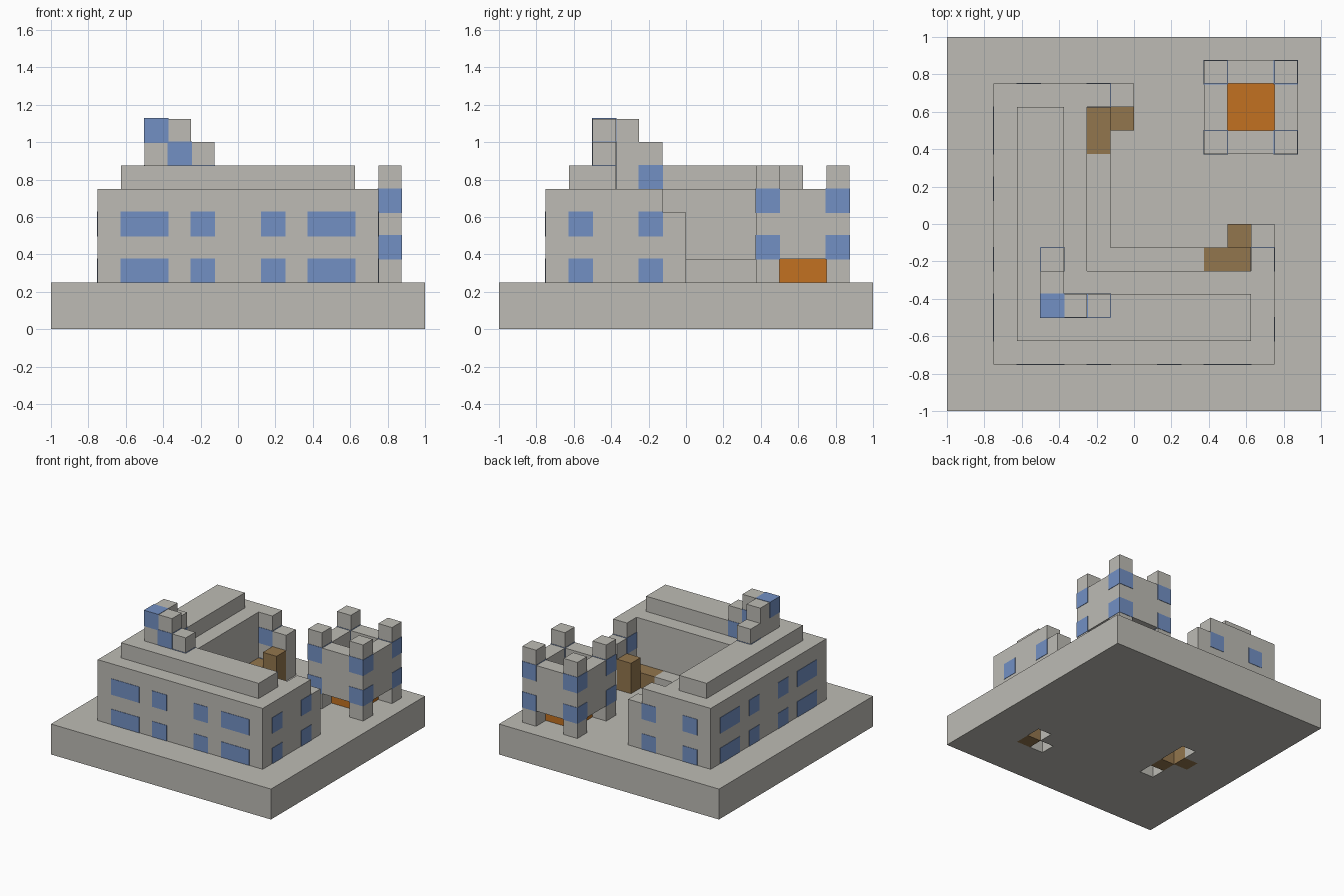
import bpy, bmesh
from mathutils import Vector

if "Cube" in bpy.data.objects:
    bpy.data.objects.remove(bpy.data.objects["Cube"], do_unlink=True)

U = 0.125  # size of one block


def material(name, rgb):
    m = bpy.data.materials.new(name)
    m.use_nodes = True
    m.diffuse_color = (*rgb, 1)
    m.node_tree.nodes["Principled BSDF"].inputs["Base Color"].default_value = (*rgb, 1)
    return m


STONE = material("stone grey", (0.51, 0.5, 0.46))
GLASS = material("window blue", (0.17, 0.28, 0.55))
WOOD = material("wood brown", (0.29, 0.18, 0.075))
ORANGE = material("orange", (0.54, 0.165, 0.015))


def finish(name, bm, *mats):
    bmesh.ops.recalc_face_normals(bm, faces=bm.faces)
    me = bpy.data.meshes.new(name)
    bm.to_mesh(me)
    bm.free()
    for m in mats:
        me.materials.append(m)
    ob = bpy.data.objects.new(name, me)
    bpy.context.collection.objects.link(ob)


def prism(name, outline, z0, z1, mat=STONE):
    """Upright prism over an outline given in blocks."""
    bm = bmesh.new()
    face = bm.faces.new([bm.verts.new((x * U, y * U, z0 * U)) for x, y in outline])
    ext = bmesh.ops.extrude_face_region(bm, geom=[face], use_keep_orig=True)
    top = [v for v in ext["geom"] if isinstance(v, bmesh.types.BMVert)]
    bmesh.ops.translate(bm, verts=top, vec=(0, 0, (z1 - z0) * U))
    finish(name, bm, mat)


def box(name, x, y, z, mat=STONE, grow=0.0):
    (a, b), (c, d) = (x[0] - grow, x[1] + grow), (y[0] - grow, y[1] + grow)
    prism(name, [(a, c), (b, c), (b, d), (a, d)], z[0] - grow, z[1] + grow, mat)


def pair(name, x, y, z, mat=STONE, grow=0.0):
    """A block and its twin mirrored over the diagonal of the courtyard."""
    box(name + "_front", x, y, z, mat, grow)
    box(name + "_side", y, x, z, mat, grow)


def window(name, x, y, z):
    box(name, x, y, z, GLASS, 0.025)


def ell(start, end, width):
    """L-shaped outline with its corner at the front."""
    s, e, w = start, end, start + width
    return [(s, s), (e, s), (e, w), (w, w), (w, e), (s, e)]


# Ground slab with small pits and wooden blocks on its underside
pits = {(4, -4), (3, -5), (-4, -3), (-4, -1), (-4, 0)}
planks = {(4, -5), (-4, -2), (-5, -1)}


def cell(p):
    return (int(p.x // U), int(p.y // U))


bm = bmesh.new()
bmesh.ops.create_grid(bm, x_segments=16, y_segments=16, size=1)
ext = bmesh.ops.extrude_face_region(bm, geom=bm.faces[:], use_keep_orig=True)
top = [v for v in ext["geom"] if isinstance(v, bmesh.types.BMVert)]
bmesh.ops.translate(bm, verts=top, vec=(0, 0, 2 * U))
holes = [f for f in bm.faces
         if f.calc_center_median().z < 0.01 and cell(f.calc_center_median()) in pits]
ext = bmesh.ops.extrude_face_region(bm, geom=holes)
roof = [v for v in ext["geom"] if isinstance(v, bmesh.types.BMVert)]
bmesh.ops.delete(bm, geom=[f for f in holes if f.is_valid], context='FACES_ONLY')
bmesh.ops.translate(bm, verts=roof, vec=(0, 0, U))
bmesh.ops.recalc_face_normals(bm, faces=bm.faces)
for f in bm.faces:
    c = f.calc_center_median()
    if c.z < 0.13 and cell(c - f.normal * 0.06) in planks:
        f.material_index = 1
finish("ground_slab", bm, STONE, WOOD)

# L-shaped house with roof ridge, courtyard bench and gate posts
prism("house_walls", [(-6, -6), (6, -6), (6, -1), (5, -1), (5, -2),
                      (-2, -2), (-2, 5), (-1, 5), (-1, 6), (-6, 6)], 2, 6)
prism("roof_ridge", ell(-5, 5, 2), 6, 7)
prism("courtyard_bench", ell(-2, 3, 1), 2, 3)
pair("gate_post", (5, 6), (-1, 0), (2, 5))
pair("wood_step", (3, 5), (-2, -1), (2, 3), WOOD)
pair("wood_block", (4, 5), (-1, 0), (2, 4), WOOD)

# House windows in two storeys
for z in ((2, 3), (4, 5)):
    for x in ((-5, -3), (-2, -1), (1, 2), (3, 5)):
        pair("long_wall_window", x, (-6, -5), z, GLASS, 0.025)
    for y in ((-5, -4), (-2, -1)):
        pair("end_wall_window", (5, 6), y, z, GLASS, 0.025)

# Small turret on the roof corner
prism("turret_lower", ell(-4, -1, 1), 7, 8)
prism("turret_upper", ell(-4, -2, 1), 8, 9)
window("turret_top_window", (-4, -3), (-4, -3), (8, 9))
window("turret_front_window", (-3, -2), (-4, -3), (7, 8))
pair("turret_end_window", (-2, -1), (-4, -3), (6, 7), GLASS, 0.025)

# Square tower: corner posts, raised walls between them, orange floor
for x in (3, 6):
    for y in (3, 6):
        box("tower_post", (x, x + 1), (y, y + 1), (2, 7))
        for z in (3, 5):
            window("tower_window", (x, x + 1), (y, y + 1), (z, z + 1))
for s in (3, 6):
    pair("tower_wall", (4, 6), (s, s + 1), (3, 6))
box("tower_floor", (4, 6), (4, 6), (2, 3), ORANGE)
